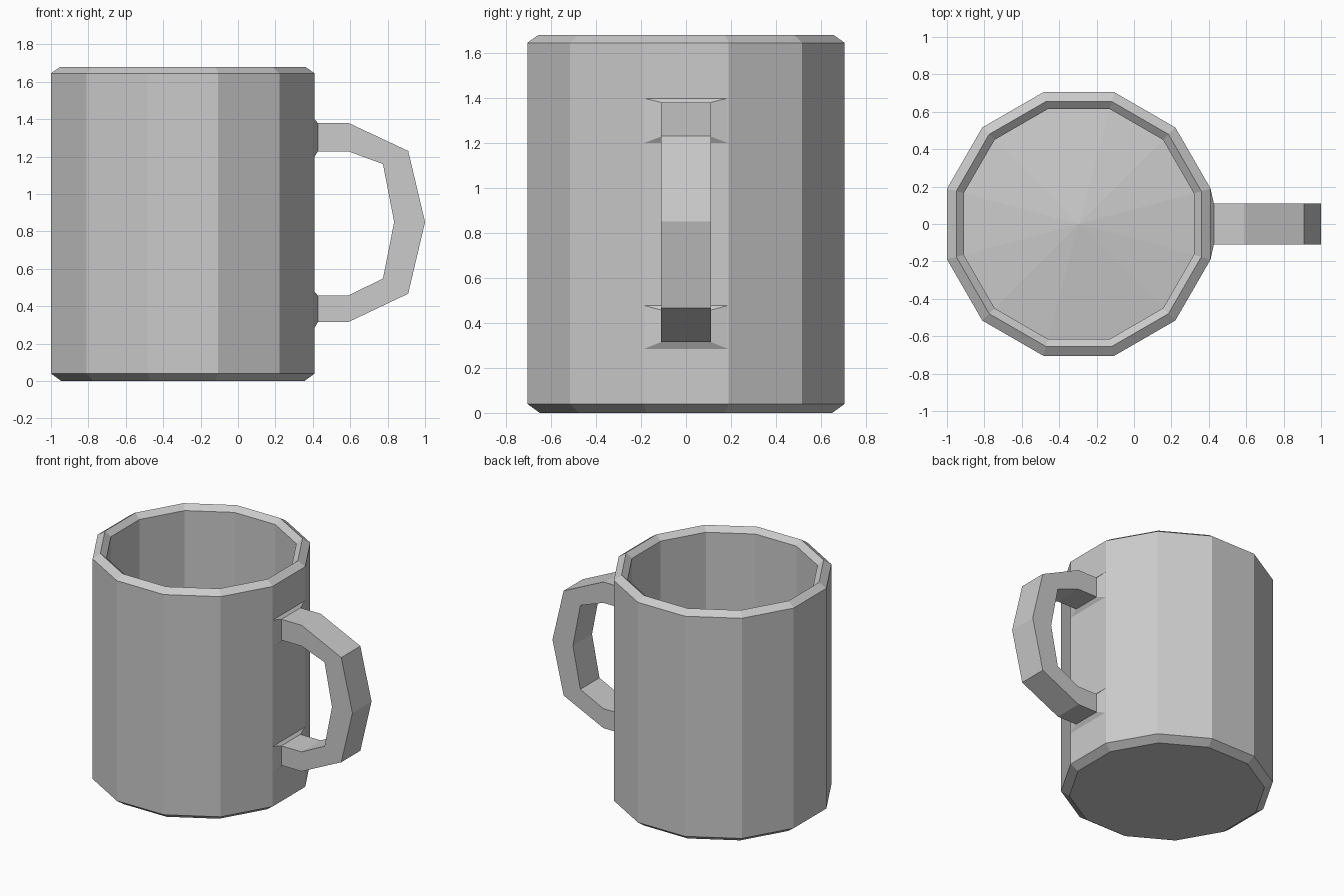
import bpy, bmesh, math

if "Cube" in bpy.data.objects:
    bpy.data.objects.remove(bpy.data.objects["Cube"])

SIDES = 12
CX = -0.295
K = 1 / math.cos(math.pi / SIDES)   # flat-to-flat radius -> corner radius


def finish(bm, name):
    bmesh.ops.recalc_face_normals(bm, faces=bm.faces)
    mesh = bpy.data.meshes.new(name)
    bm.to_mesh(mesh)
    bm.free()
    obj = bpy.data.objects.new(name, mesh)
    bpy.context.collection.objects.link(obj)
    return obj


def bridge(bm, a, b):
    n = len(a)
    for i in range(n):
        j = (i + 1) % n
        bm.faces.new((a[i], a[j], b[j], b[i]))


# Cup: bevelled outer wall, rim and inner wall, from the base up and back down
bm = bmesh.new()
profile = [(0.65, 0), (0.705, 0.04), (0.705, 1.645), (0.655, 1.68),
           (0.615, 1.645), (0.615, 0.08)]
rings = []
for r, z in profile:
    ring = []
    for i in range(SIDES):
        a = 2 * math.pi * (i + 0.5) / SIDES
        ring.append(bm.verts.new((CX + r * K * math.cos(a), r * K * math.sin(a), z)))
    rings.append(ring)
for a, b in zip(rings, rings[1:]):
    bridge(bm, a, b)
bm.faces.new(rings[0])
# Slightly domed inner floor
centre = bm.verts.new((CX, 0, 0.16))
for i in range(SIDES):
    bm.faces.new((rings[-1][i], rings[-1][(i + 1) % SIDES], centre))
finish(bm, "cup")

# Handle: rectangular sections (outer xz, inner xz, half width), flared at the wall
sections = [
    ((0.41, 1.398), (0.41, 1.20), 0.185),
    ((0.427, 1.38), (0.427, 1.228), 0.11),
    ((0.59, 1.38), (0.59, 1.228), 0.11),
    ((0.91, 1.23), (0.775, 1.16), 0.11),
    ((1.0, 0.85), (0.835, 0.85), 0.11),
    ((0.91, 0.467), (0.775, 0.548), 0.11),
    ((0.59, 0.315), (0.59, 0.457), 0.11),
    ((0.427, 0.315), (0.427, 0.457), 0.11),
    ((0.41, 0.285), (0.41, 0.477), 0.185),
]
bm = bmesh.new()
rings = []
for (ox, oz), (ix, iz), w in sections:
    rings.append([bm.verts.new(p) for p in
                  ((ox, -w, oz), (ox, w, oz), (ix, w, iz), (ix, -w, iz))])
for a, b in zip(rings, rings[1:]):
    bridge(bm, a, b)
finish(bm, "handle")
